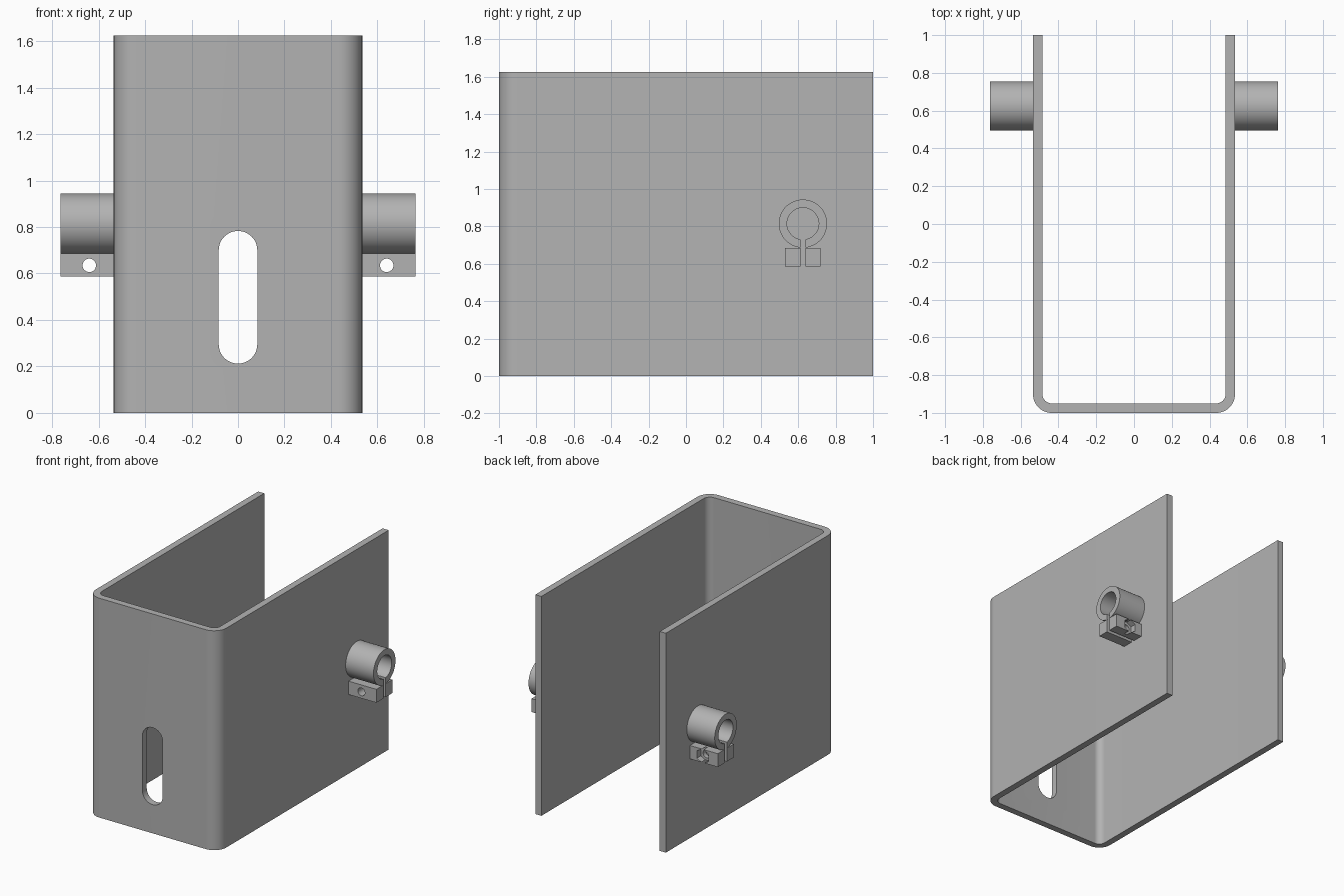
import bpy, bmesh, math
from mathutils import Vector

if "Cube" in bpy.data.objects:
    bpy.data.objects.remove(bpy.data.objects["Cube"], do_unlink=True)

GREY = (0.45, 0.45, 0.45, 1)
metal = bpy.data.materials.new("plain grey metal")
metal.use_nodes = True
metal.diffuse_color = GREY
metal.node_tree.nodes["Principled BSDF"].inputs["Base Color"].default_value = GREY

HW, H, T = 0.535, 1.625, 0.05      # channel half width, height, wall thickness
REACH = 0.763                      # outer end of the clamps
CY, CZ, R_OUT, R_IN = 0.625, 0.815, 0.129, 0.085
GAP = 0.0135                       # half of the clamp slit
BOLT_X, BOLT_Z = 0.64, 0.635


def arc(cx, cy, r, a0, a1, n):
    """Points on an arc, angles in degrees."""
    steps = [math.radians(a0 + (a1 - a0) * i / n) for i in range(n + 1)]
    return [(cx + r * math.cos(a), cy + r * math.sin(a)) for a in steps]


def prism(name, points, axis, lo, hi):
    """Extrude a closed 2D outline along an axis from lo to hi."""
    place = {"x": lambda u, v: (lo, u, v),
             "y": lambda u, v: (u, lo, v),
             "z": lambda u, v: (u, v, lo)}[axis]
    bm = bmesh.new()
    face = bm.faces.new([bm.verts.new(place(u, v)) for u, v in points])
    out = bmesh.ops.extrude_face_region(bm, geom=[face])
    shift = Vector([hi - lo if a == axis else 0 for a in "xyz"])
    bmesh.ops.translate(bm, vec=shift,
                        verts=[g for g in out["geom"] if isinstance(g, bmesh.types.BMVert)])
    bmesh.ops.recalc_face_normals(bm, faces=bm.faces)
    mesh = bpy.data.meshes.new(name)
    bm.to_mesh(mesh)
    bm.free()
    mesh.materials.append(metal)
    obj = bpy.data.objects.new(name, mesh)
    bpy.context.collection.objects.link(obj)
    return obj


def select(obj):
    bpy.ops.object.select_all(action="DESELECT")
    obj.select_set(True)
    bpy.context.view_layer.objects.active = obj


def cut(obj, cutter):
    """Subtract the cutter and throw it away."""
    select(obj)
    mod = obj.modifiers.new("cut", "BOOLEAN")
    mod.operation, mod.solver, mod.object = "DIFFERENCE", "EXACT", cutter
    bpy.ops.object.modifier_apply(modifier=mod.name)
    bpy.data.objects.remove(cutter, do_unlink=True)


def smooth(obj):
    select(obj)
    bpy.ops.object.shade_smooth_by_angle(angle=math.radians(30))


# U-shaped channel with rounded front corners
ro, ri = 0.1, 0.05
cx, cy = HW - ro, -1 + ro
outer = [(-HW, 1)] + arc(-cx, cy, ro, 180, 270, 12) + arc(cx, cy, ro, 270, 360, 12) + [(HW, 1)]
inner = [(HW - T, 1)] + arc(cx, cy, ri, 360, 270, 12) + arc(-cx, cy, ri, 270, 180, 12) + [(T - HW, 1)]
channel = prism("channel", outer + inner, "z", 0, H)

# Long slot in the front wall
slot = arc(0, 0.70, 0.083, 0, 180, 24) + arc(0, 0.295, 0.083, 180, 360, 24)
cut(channel, prism("slot_cutter", slot, "y", -1.1, -0.8))
smooth(channel)

# One split clamp on each side
for side, s in (("left", 1), ("right", -1)):
    ends = sorted((s * HW, s * REACH))

    # Ring, open at the bottom
    a_out = math.degrees(math.asin(GAP / R_OUT))
    a_in = math.degrees(math.asin(GAP / R_IN))
    ring = arc(CY, CZ, R_OUT, -90 + a_out, 270 - a_out, 64) + arc(CY, CZ, R_IN, 270 - a_in, -90 + a_in, 64)
    smooth(prism(side + "_clamp_ring", ring, "x", *ends))

    # Lugs with a bolt hole, and a hexagonal nut pocket at the back
    for place, y0, y1 in (("front", CY - 0.095, CY - GAP), ("back", CY + GAP, CY + 0.093)):
        box = [(y0, 0.587), (y1, 0.587), (y1, 0.686), (y0, 0.686)]
        lug = prism(f"{side}_{place}_lug", box, "x", *ends)
        hole = arc(s * BOLT_X, BOLT_Z, 0.029, 0, 360, 32)[:-1]
        cut(lug, prism("bolt_cutter", hole, "y", y0 - 0.1, y1 + 0.1))
        if place == "back":
            hexagon = arc(s * BOLT_X, BOLT_Z, 0.055, 30, 390, 6)[:-1]
            cut(lug, prism("nut_cutter", hexagon, "y", y1 - 0.045, y1 + 0.1))
        smooth(lug)
